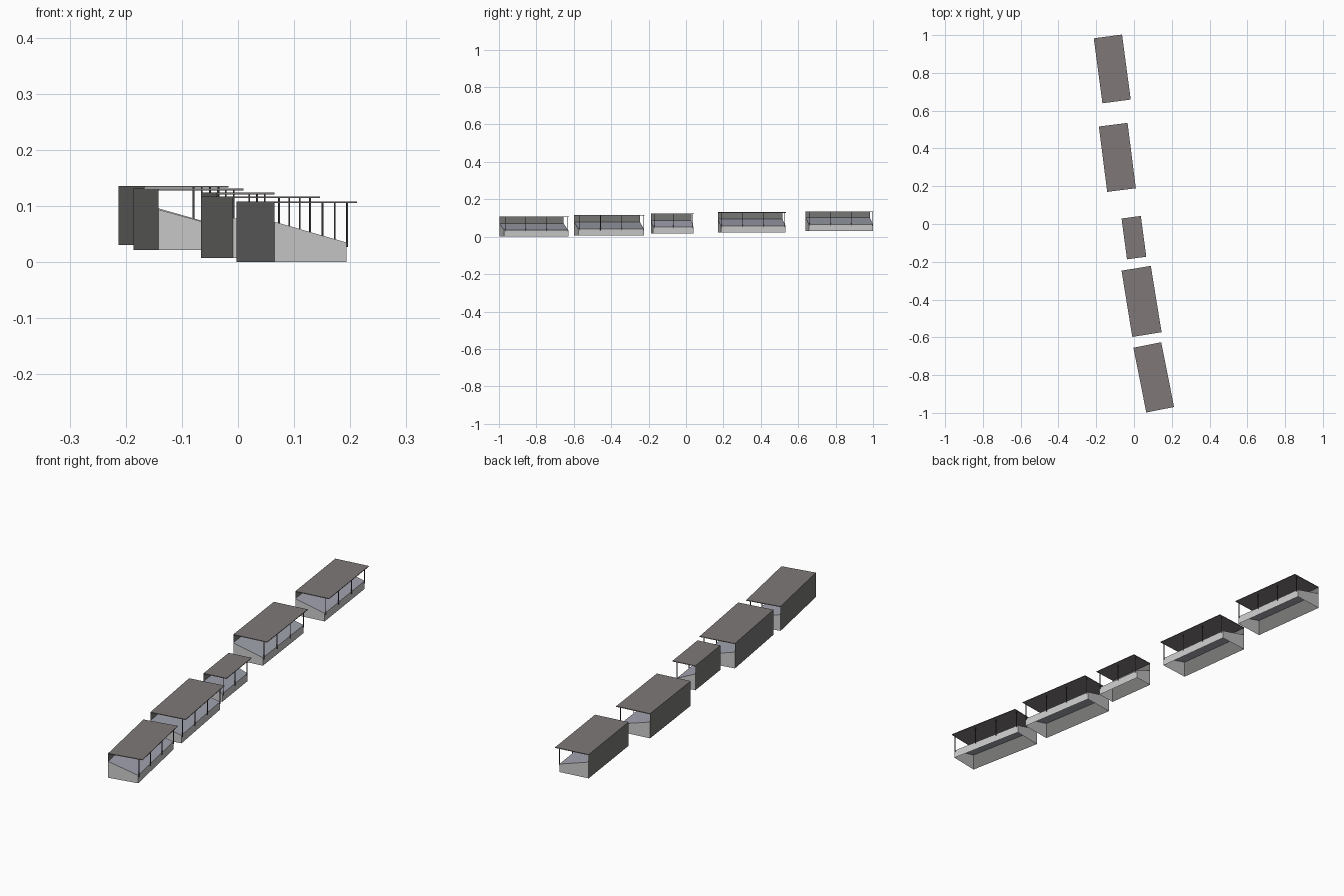
import bpy, math
from mathutils import Matrix, Vector

if "Cube" in bpy.data.objects:
    bpy.data.objects.remove(bpy.data.objects["Cube"])


def material(name, c):
    m = bpy.data.materials.new(name)
    m.diffuse_color = (*c, 1)
    m.use_nodes = True
    m.node_tree.nodes["Principled BSDF"].inputs["Base Color"].default_value = m.diffuse_color
    return m


ROOF = material("roof_grey", (0.21, 0.19, 0.185))
WALL = material("wall_grey", (0.19, 0.19, 0.185))
SEAT = material("seat_blue_grey", (0.36, 0.37, 0.43))
POLE = material("pole_dark", (0.06, 0.06, 0.07))


def mesh(name, verts, faces, mat, frame):
    me = bpy.data.meshes.new(name)
    me.from_pydata(verts, [], faces)
    ob = bpy.data.objects.new(name, me)
    if mat:
        me.materials.append(mat)
    ob.matrix_world = frame
    bpy.context.collection.objects.link(ob)
    return ob


def box(name, lo, hi, mat, frame):
    v = [(x, y, z) for z in (lo[2], hi[2]) for y in (lo[1], hi[1]) for x in (lo[0], hi[0])]
    f = [(0, 2, 3, 1), (4, 5, 7, 6), (0, 1, 5, 4), (2, 6, 7, 3), (0, 4, 6, 2), (1, 3, 7, 5)]
    return mesh(name, v, f, mat, frame)


def grandstand(n, corner, far, depth, z0, z1, poles):
    # local x runs from the back wall to the front, local y along the back wall
    c, e = Vector(corner), Vector(far) - Vector(corner)
    length, h = e.length, z1 - z0
    frame = Matrix.Translation((c.x, c.y, z0)) @ Matrix.Rotation(math.atan2(-e.x, e.y), 4, 'Z')
    d = depth - 0.019
    hb, hf = 0.072, 0.035
    # open-bottomed base: two ends and the front
    mesh(f"stand_base_{n}",
         [(0, 0, 0), (d, 0, 0), (d, 0, hf), (0, 0, hb),
          (0, length, 0), (d, length, 0), (d, length, hf), (0, length, hb)],
         [(0, 1, 2, 3), (1, 5, 6, 2), (5, 4, 7, 6)], None, frame)
    # sloping seating deck
    mesh(f"seating_slope_{n}", [(0, 0, hb), (d, 0, hf), (d, length, hf), (0, length, hb)],
         [(0, 1, 2, 3)], SEAT, frame)
    # full-height back wall
    mesh(f"back_wall_{n}", [(0, 0, 0), (0, 0, h), (0, length, h), (0, length, 0)],
         [(0, 1, 2, 3)], WALL, frame)
    # overhanging flat roof
    box(f"roof_{n}", (0, 0, h - 0.003), (depth, length, h), ROOF, frame)
    # row of roof poles along the front
    r = 0.0014
    for i in range(poles):
        y = 0.005 + (length - 0.01) * i / (poles - 1)
        box(f"roof_pole_{n}_{i + 1}", (d + 0.002 - r, y - r, 0.027),
            (d + 0.002 + r, y + r, h - 0.003), POLE, frame)


# back-wall near corner, far corner, roof depth, base and roof heights, pole count
stands = [
    ((0.065, -0.998), (-0.003, -0.655), 0.150, 0.000, 0.108, 4),
    ((-0.009, -0.598), (-0.066, -0.247), 0.157, 0.007, 0.117, 4),
    ((-0.037, -0.187), (-0.066, 0.029), 0.103, 0.016, 0.124, 3),
    ((-0.142, 0.170), (-0.186, 0.516), 0.153, 0.022, 0.131, 4),
    ((-0.167, 0.639), (-0.213, 0.983), 0.151, 0.031, 0.136, 4),
]
for n, s in enumerate(stands, 1):
    grandstand(n, *s)
